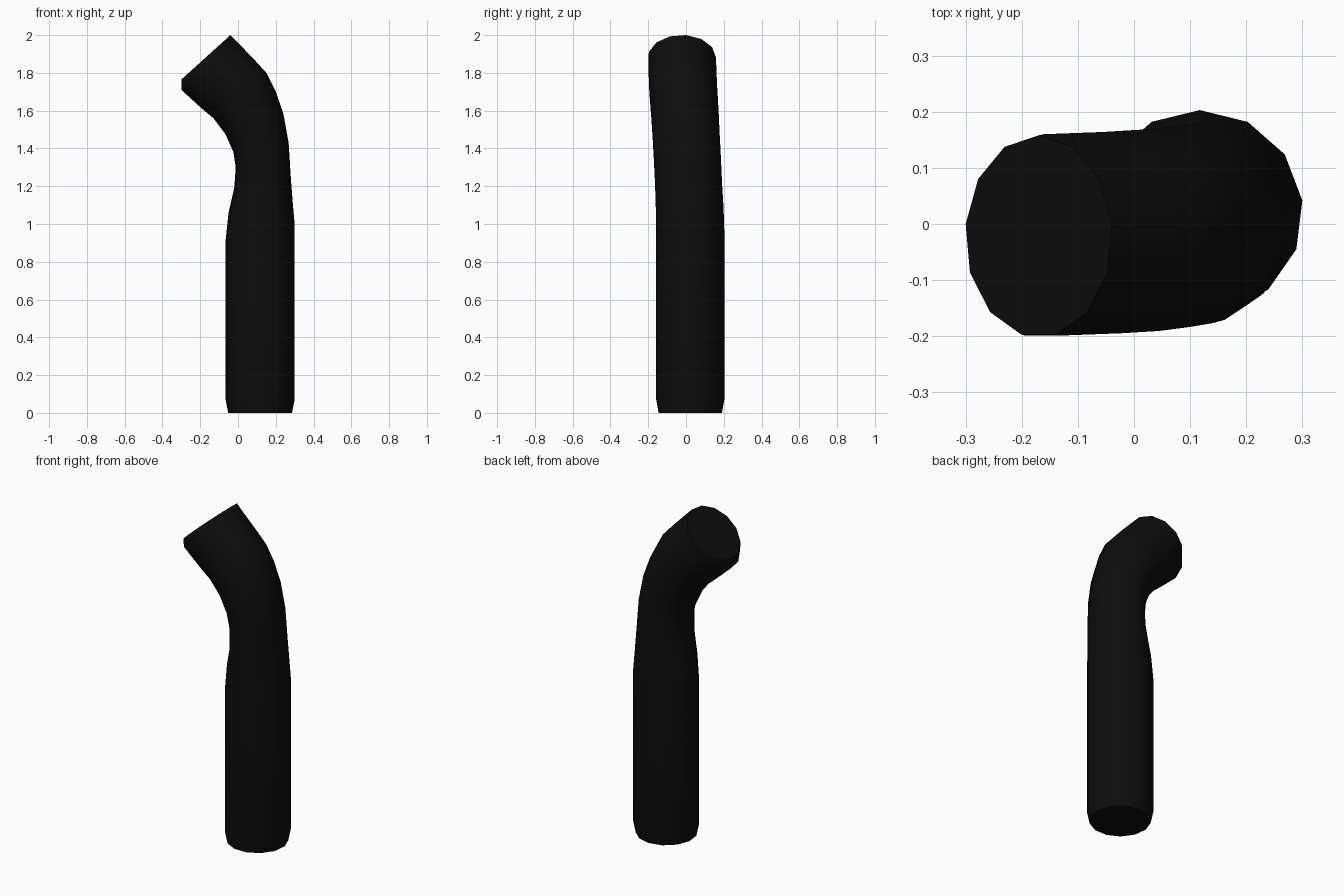
import bpy, bmesh, math
from mathutils import Vector

if "Cube" in bpy.data.objects:
    bpy.data.objects.remove(bpy.data.objects["Cube"])

SIDES = 13

# Each ring: inner x, inner z, outer x, outer z, centre y, half depth in y
rings = [
    (-0.052, 0.00, 0.286, 0.00, 0.020, 0.170),
    (-0.066, 0.07, 0.300, 0.07, 0.020, 0.183),
    (-0.066, 0.91, 0.300, 1.00, 0.020, 0.183),
    (-0.050, 1.06, 0.291, 1.10, 0.017, 0.182),
    (-0.020, 1.19, 0.280, 1.24, 0.011, 0.180),
    (-0.012, 1.30, 0.268, 1.43, 0.004, 0.180),
    (-0.024, 1.38, 0.240, 1.585, -0.002, 0.180),
    (-0.066, 1.475, 0.198, 1.706, -0.008, 0.181),
    (-0.130, 1.56, 0.150, 1.80, -0.014, 0.182),
    (-0.190, 1.61, 0.080, 1.877, -0.018, 0.182),
    (-0.300, 1.71, -0.022, 1.982, -0.022, 0.182),
    (-0.300, 1.765, -0.040, 2.00, -0.022, 0.180),
]

# Bent tube lofted through the rings
bm = bmesh.new()
loops = []
for ix, iz, ox, oz, cy, half in rings:
    a, b = Vector((ix, cy, iz)), Vector((ox, cy, oz))
    mid = (a + b) / 2
    axis = (b - a) / 2 / math.cos(math.pi / 26)
    loop = []
    for k in range(SIDES):
        t = math.pi / 2 + k * math.tau / SIDES
        loop.append(bm.verts.new(mid + axis * math.cos(t) + Vector((0, half * math.sin(t), 0))))
    loops.append(loop)
for lo, hi in zip(loops, loops[1:]):
    for k in range(SIDES):
        n = (k + 1) % SIDES
        bm.faces.new((lo[k], lo[n], hi[n], hi[k]))

# Flat end caps
bm.faces.new(loops[0][::-1])
bm.faces.new(loops[-1])
bmesh.ops.recalc_face_normals(bm, faces=bm.faces[:])

mesh = bpy.data.meshes.new("bent_tube")
bm.to_mesh(mesh)
bm.free()
tube = bpy.data.objects.new("bent_tube", mesh)
bpy.context.collection.objects.link(tube)

# Black finish
black = bpy.data.materials.new("black")
black.diffuse_color = (0.004, 0.004, 0.004, 1)
black.use_nodes = True
black.node_tree.nodes["Principled BSDF"].inputs["Base Color"].default_value = black.diffuse_color
mesh.materials.append(black)

bpy.context.view_layer.objects.active = tube
tube.select_set(True)
bpy.ops.object.shade_smooth_by_angle(angle=math.radians(35))
